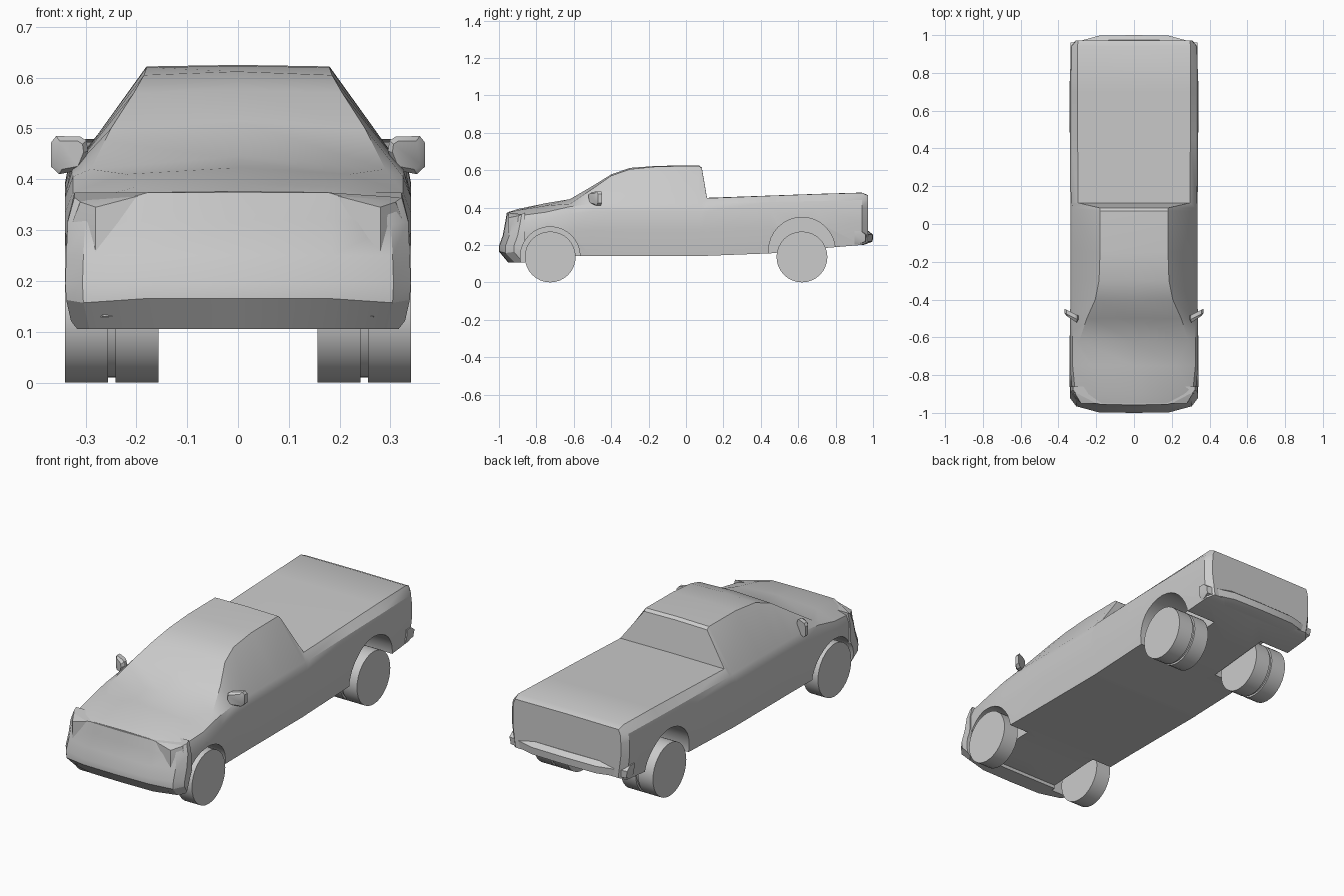
import bpy, bmesh, math
from mathutils import Matrix

cube = bpy.data.objects.get("Cube")
if cube:
    bpy.data.objects.remove(cube, do_unlink=True)

paint = bpy.data.materials.new("plain_grey")
paint.use_nodes = True
paint.diffuse_color = (0.6, 0.6, 0.6, 1)
paint.node_tree.nodes["Principled BSDF"].inputs["Base Color"].default_value = paint.diffuse_color


def finish(name, bm, angle=30):
    """Turn a bmesh into a shaded, coloured object."""
    bmesh.ops.recalc_face_normals(bm, faces=bm.faces)
    mesh = bpy.data.meshes.new(name)
    bm.to_mesh(mesh)
    bm.free()
    mesh.materials.append(paint)
    obj = bpy.data.objects.new(name, mesh)
    bpy.context.collection.objects.link(obj)
    shade(obj, angle)
    return obj


def shade(obj, angle):
    bpy.ops.object.select_all(action="DESELECT")
    bpy.context.view_layer.objects.active = obj
    obj.select_set(True)
    bpy.ops.object.shade_smooth_by_angle(angle=math.radians(angle))


def loft(name, rings, angle=30):
    """Skin closed rings of equal length and cap both ends."""
    bm = bmesh.new()
    loops = [[bm.verts.new(p) for p in ring] for ring in rings]
    for a, b in zip(loops, loops[1:]):
        for i in range(len(a)):
            j = (i + 1) % len(a)
            bm.faces.new((a[i], a[j], b[j], b[i]))
    bm.faces.new(loops[0])
    bm.faces.new(loops[-1])
    return finish(name, bm, angle)


def mirrored(half):
    """Close a half outline whose first and last points may lie on the centre."""
    return half + [(-x, y, z) for x, y, z in reversed(half) if x > 0]


def cylinder(name, x, y, z, radius, width, sides=32):
    bm = bmesh.new()
    place = Matrix.Translation((x, y, z)) @ Matrix.Rotation(math.pi / 2, 4, "Y")
    bmesh.ops.create_cone(bm, cap_ends=True, segments=sides, radius1=radius,
                          radius2=radius, depth=width, matrix=place)
    return finish(name, bm)


def body_ring(y, floor, side, belt_x, belt_z, top_x, top_z, crown):
    mid = floor + (belt_z - floor) * 0.5
    return mirrored([(0, y, floor), (side - 0.015, y, floor), (side, y, mid),
                     (side, y, belt_z - 0.04), (belt_x, y, belt_z),
                     (top_x, y, top_z), (0, y, crown)])


# Body: hood, cab and covered bed in one skin, front to back
body = loft("body", [body_ring(*s) for s in (
    (-.95, .13, .28, .28, .345, .17, .374, .376),
    (-.9, .12, .325, .31, .355, .2, .385, .392),
    (-.75, .13, .34, .325, .375, .22, .41, .423),
    (-.62, .14, .34, .325, .405, .29, .42, .445),
    (-.5, .14, .338, .325, .42, .25, .5, .515),
    (-.4, .14, .337, .325, .42, .205, .57, .577),
    (-.3, .14, .337, .325, .42, .185, .605, .612),
    (-.15, .14, .337, .325, .42, .18, .62, .623),
    (.07, .14, .337, .325, .42, .18, .622, .625),
    (.085, .14, .337, .325, .42, .18, .61, .613),
    (.112, .142, .337, .33, .42, .297, .45, .452),
    (.45, .155, .34, .332, .43, .298, .463, .464),
    (.7, .18, .34, .332, .435, .298, .472, .473),
    (.94, .2, .335, .33, .44, .3, .479, .48),
    (.972, .215, .308, .305, .44, .295, .465, .467))])


def plan_ring(z, tip, side, back, droop):
    """Horizontal outline with swept corners, from the tip to the back."""
    s = 1 if back > tip else -1
    return mirrored([(0, tip, z), (side * 0.55, tip + s * .003, z),
                     (side * 0.9, tip + s * .035, z - droop),
                     (side, min(tip + .08, back) if s > 0 else tip - .04, z - droop * .3),
                     (side, back, z)])


# Front fascia and bumper
nose = loft("front_fascia", [plan_ring(z, tip, side, -.86, droop) for z, tip, side, droop in (
    (.105, -.95, .325, 0), (.165, -1, .338, .008), (.195, -1, .34, 0),
    (.25, -.98, .338, 0), (.32, -.967, .335, .01), (.374, -.958, .322, .033))])

# Rear bumper
loft("rear_bumper", [plan_ring(z, tip, side, .9, 0) for z, tip, side in (
    (.2, .95, .32), (.218, .998, .33), (.255, 1, .336), (.275, .975, .336))])

# Wheel arches are cut from the body and fascia
FRONT, REAR, HUB = -.726, .62, .136


def cut(target, cutter):
    mod = target.modifiers.new("arch", "BOOLEAN")
    mod.operation, mod.object = "DIFFERENCE", cutter
    bpy.context.view_layer.objects.active = target
    bpy.ops.object.modifier_apply(modifier=mod.name)


for sign in (1, -1):
    for y, z, radius, inner in ((FRONT, .137, .16, .21), (REAR, .17, .178, .15)):
        cutter = cylinder("arch_cutter", sign * (inner + .15), y, z, radius, .3)
        cutter.hide_render = True
        for target in (body, nose) if y == FRONT else (body,):
            cut(target, cutter)
        bpy.data.objects.remove(cutter, do_unlink=True)
shade(body, 30)
shade(nose, 30)

for sign, label in ((1, "left"), (-1, "right")):
    # Single front wheels and paired rear wheels
    cylinder("front_wheel_" + label, sign * .298, FRONT, HUB, HUB, .085)
    cylinder("rear_outer_wheel_" + label, sign * .298, REAR, HUB, HUB, .085)
    cylinder("rear_inner_wheel_" + label, sign * .199, REAR, HUB, HUB, .085)
    cylinder("rear_hub_" + label, sign * .25, REAR, HUB, HUB * .93, .05)

    # Door mirror: chamfered plate, swept back at its outer end
    outline = [(.295, .455), (.31, .418), (.352, .41), (.368, .425),
               (.368, .472), (.358, .485), (.31, .484), (.298, .476)]
    rings = [[(sign * (.33 + (x - .33) * k), -.482 + (x - .33) * .5 + d,
               .448 + (z - .448) * k) for x, z in outline]
             for d, k in ((-.022, .75), (-.008, 1), (.015, 1))]
    loft("mirror_" + label, rings)
